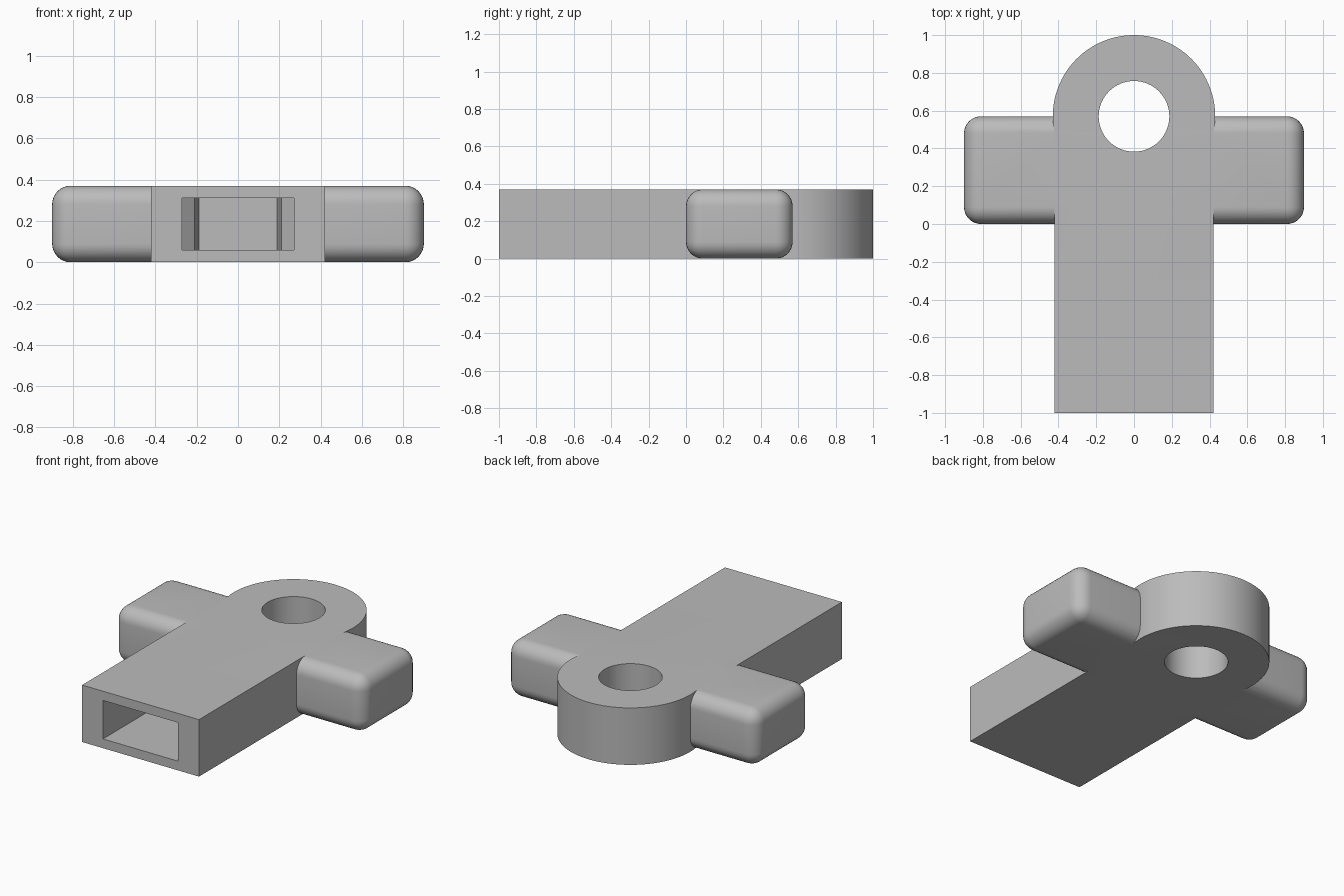
import bpy, bmesh, math

cube = bpy.data.objects.get("Cube")
if cube:
    bpy.data.objects.remove(cube, do_unlink=True)

HEIGHT = 0.37
EYE_Y = 0.57

grey = bpy.data.materials.new("plain grey")
grey.use_nodes = True
grey.diffuse_color = (0.5, 0.5, 0.5, 1)
grey.node_tree.nodes["Principled BSDF"].inputs["Base Color"].default_value = (0.5, 0.5, 0.5, 1)


def arc(radius, start, end, steps):
    """Points on an arc around the eye centre, angles in radians."""
    angles = [start + (end - start) * i / steps for i in range(steps + 1)]
    return [(radius * math.cos(a), EYE_Y + radius * math.sin(a)) for a in angles]


def prism(name, outline, low, high):
    """Extrude a plan outline between two heights."""
    bm = bmesh.new()
    face = bm.faces.new([bm.verts.new((x, y, low)) for x, y in outline])
    top = bmesh.ops.extrude_face_region(bm, geom=[face])["geom"]
    moved = [v for v in top if isinstance(v, bmesh.types.BMVert)]
    bmesh.ops.translate(bm, verts=moved, vec=(0, 0, high - low))
    bmesh.ops.recalc_face_normals(bm, faces=bm.faces)
    mesh = bpy.data.meshes.new(name)
    bm.to_mesh(mesh)
    bm.free()
    mesh.materials.append(grey)
    obj = bpy.data.objects.new(name, mesh)
    bpy.context.collection.objects.link(obj)
    return obj


def apply_modifier(obj, mod):
    bpy.context.view_layer.objects.active = obj
    bpy.ops.object.modifier_apply(modifier=mod.name)


def combine(target, tool, operation):
    """Join or cut the target with a tool, then discard the tool."""
    mod = target.modifiers.new(operation.lower(), 'BOOLEAN')
    mod.operation, mod.solver, mod.object = operation, 'EXACT', tool
    apply_modifier(target, mod)
    bpy.data.objects.remove(tool, do_unlink=True)


# Flat shank ending in a round eye
tangent = math.acos(0.42 / 0.43)
outline = [(-0.42, -1), (0.42, -1)] + arc(0.43, -tangent, math.pi + tangent, 72)
body = prism("handle_body", outline, 0, HEIGHT)

# Rounded crossbar forming both wings
bar = prism("crossbar", [(-0.9, 0), (0.9, 0), (0.9, EYE_Y), (-0.9, EYE_Y)], 0, HEIGHT)
bevel = bar.modifiers.new("rounding", 'BEVEL')
bevel.width, bevel.segments = 0.09, 8
apply_modifier(bar, bevel)
combine(body, bar, 'UNION')

# Round hole through the eye
hole = prism("eye_hole", arc(0.187, 0, math.tau, 64)[:-1], -0.1, HEIGHT + 0.1)
combine(body, hole, 'DIFFERENCE')

# Socket in the front end, with shoulders and a narrower tip
half = [(0.27, -1.1), (0.27, -0.05), (0.21, 0.0), (0.19, 0.2)]
socket = prism("socket", half + [(-x, y) for x, y in reversed(half)], 0.06, 0.31)
combine(body, socket, 'DIFFERENCE')

# Smooth the curves and keep the corners crisp
bpy.ops.object.select_all(action='DESELECT')
body.select_set(True)
bpy.context.view_layer.objects.active = body
bpy.ops.object.shade_smooth_by_angle(angle=math.radians(30))
